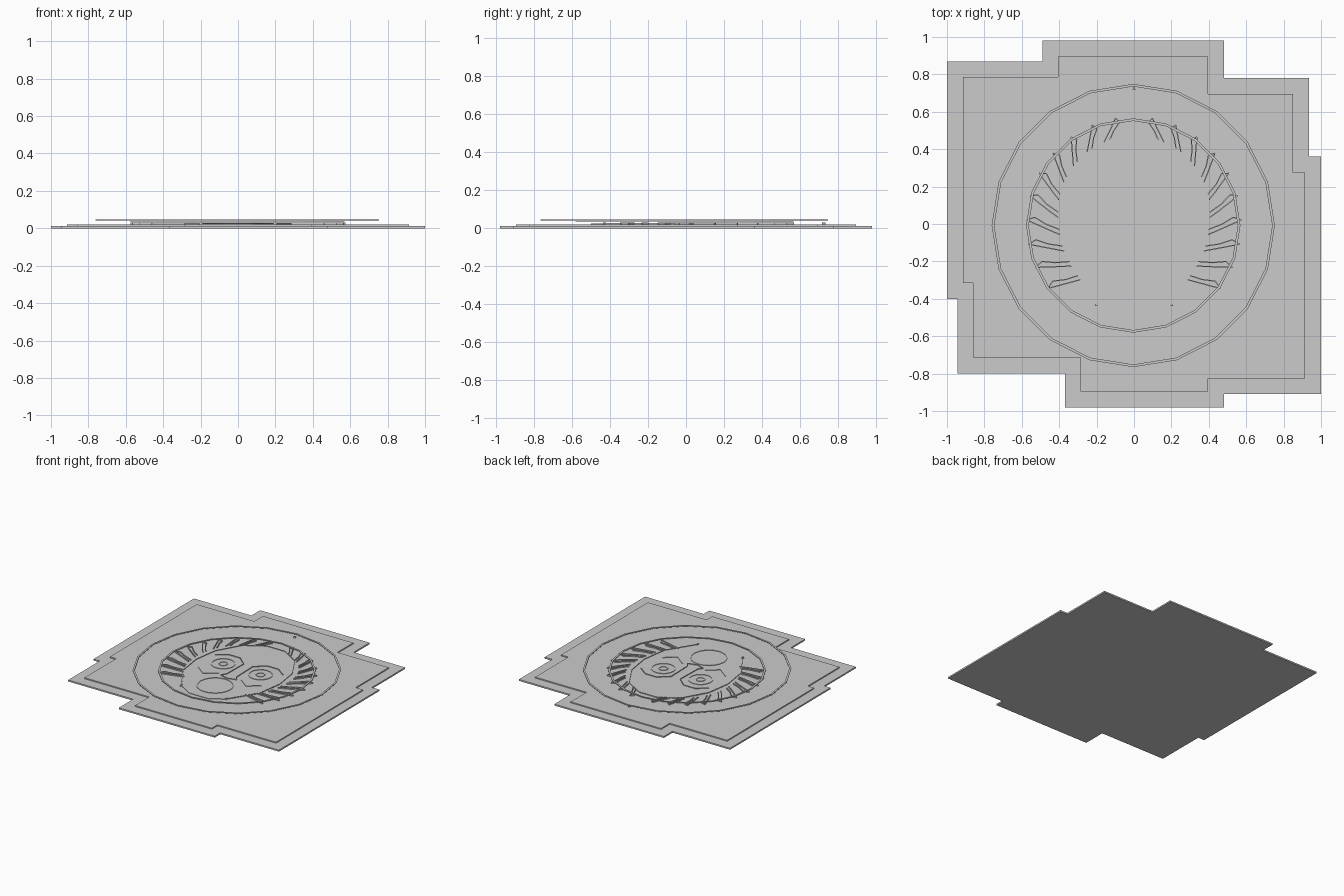
import bpy, bmesh, math
from mathutils import Vector

if "Cube" in bpy.data.objects:
    bpy.data.objects.remove(bpy.data.objects["Cube"])

stone = bpy.data.materials.new("pale grey stone")
stone.diffuse_color = (0.6, 0.6, 0.6, 1)
stone.use_nodes = True
stone.node_tree.nodes["Principled BSDF"].inputs["Base Color"].default_value = stone.diffuse_color


def finish(name, bm):
    bmesh.ops.recalc_face_normals(bm, faces=bm.faces)
    me = bpy.data.meshes.new(name)
    bm.to_mesh(me)
    bm.free()
    me.materials.append(stone)
    ob = bpy.data.objects.new(name, me)
    bpy.context.collection.objects.link(ob)
    return ob


def add_prism(bm, pts, z0, z1):
    lo = [bm.verts.new((x, y, z0)) for x, y in pts]
    hi = [bm.verts.new((x, y, z1)) for x, y in pts]
    bm.faces.new(lo)
    bm.faces.new(hi)
    for i in range(len(pts)):
        j = (i + 1) % len(pts)
        bm.faces.new((lo[i], lo[j], hi[j], hi[i]))


def plate(name, pts, z0, z1):
    bm = bmesh.new()
    add_prism(bm, pts, z0, z1)
    return finish(name, bm)


def ring(name, c, r, width, z0, z1, n=20):
    """Flat polygonal ring."""
    bm = bmesh.new()
    loops = []
    for rad, z in ((r, z0), (r, z1), (r - width, z1), (r - width, z0)):
        loops.append([bm.verts.new((c[0] + rad * math.cos(2 * math.pi * i / n),
                                    c[1] + rad * math.sin(2 * math.pi * i / n), z)) for i in range(n)])
    for k in range(4):
        a, b = loops[k], loops[(k + 1) % 4]
        for i in range(n):
            j = (i + 1) % n
            bm.faces.new((a[i], a[j], b[j], b[i]))
    return finish(name, bm)


def strokes(name, lines, z0, z1, w=0.006):
    """Thin raised bars along polylines."""
    bm = bmesh.new()
    for line in lines:
        for p, q in zip(line, line[1:]):
            p, q = Vector(p), Vector(q)
            d = (q - p).normalized()
            s = Vector((-d.y, d.x)) * w / 2
            add_prism(bm, [p + s, q + s, q - s, p - s], z0, z1)
    return finish(name, bm)


def mirrored(line):
    return [line, [(-x, y) for x, y in line]]


# stepped base slab and the inset slab above it
outline = [(-1, .87), (-.49, .87), (-.49, .98), (.48, .98), (.48, .78), (.935, .78),
           (.935, .36), (1, .36), (1, -.91), (.48, -.91), (.48, -.98), (-.37, -.98),
           (-.37, -.80), (-.945, -.80), (-.945, -.40), (-1, -.40)]
plate("base_slab", outline, 0, .012)
inset = []
for i, p in enumerate(outline):
    a, b, c = Vector(outline[i - 1]), Vector(p), Vector(outline[(i + 1) % len(outline)])
    d, e = (b - a).normalized(), (c - b).normalized()
    inset.append(b + .085 * (Vector((d.y, -d.x)) + Vector((e.y, -e.x))))
plate("upper_slab", inset, .012, .021)

# two twenty-sided rings
ring("outer_ring", (-.004, -.008), .757, .014, .041, .046)
ring("inner_ring", (-.004, -.008), .573, .014, .036, .040)

# face plate and its outline
half = [(.08, .48), (.23, .39), (.34, .2), (.37, 0), (.34, -.21), (.2, -.43)]
face = half + [(.08, -.5), (-.08, -.5)] + [(-x, y) for x, y in reversed(half)]
plate("face_plate", face, .021, .025)
strokes("face_outline", mirrored(half) + [[(-.08, .48), (.08, .48)]], .025, .029, .005)

# eyes and round mouth
for side, x in (("left", -.165), ("right", .165)):
    ring(side + "_eye", (x, .05), .09, .006, .025, .029, 16)
    ring(side + "_pupil", (x, .05), .035, .006, .025, .029, 10)
ring("mouth", (0, -.29), .135, .006, .025, .029, 20)

# brows, nose and cheek lines
strokes("brows", mirrored([(.04, .13), (.12, .2), (.22, .2), (.3, .14)]), .025, .030)
strokes("nose", mirrored([(.04, .13), (.045, -.08), (.07, -.12), (0, -.14)]), .025, .030)
strokes("cheek_lines", mirrored([(.1, -.1), (.19, -.17), (.28, -.1)]), .025, .029)

# curved locks fanning around the top and sides of the face
locks = []
for k in range(10):
    t = math.radians(-38 + 13 * k)
    line = []
    for f, swing in ((0, -.09), (.4, -.02), (.75, .05), (1, .02), (.7, -.02), (.3, -.09), (0, -.16)):
        a = t + swing
        r0 = .40 + .07 * max(0, math.sin(a))
        r = r0 + f * (.575 - r0)
        line.append((r * math.cos(a), r * math.sin(a)))
    locks += mirrored(line)
strokes("hair_locks", locks, .021, .030)

# small peg near the back edge and at the jaw ends
for name, x, y in (("back_peg", 0, .725), ("left_jaw_peg", -.2, -.43), ("right_jaw_peg", .2, -.43)):
    plate(name, [(x - .009, y - .008), (x + .009, y - .008), (x, y + .01)], .021, .032)
